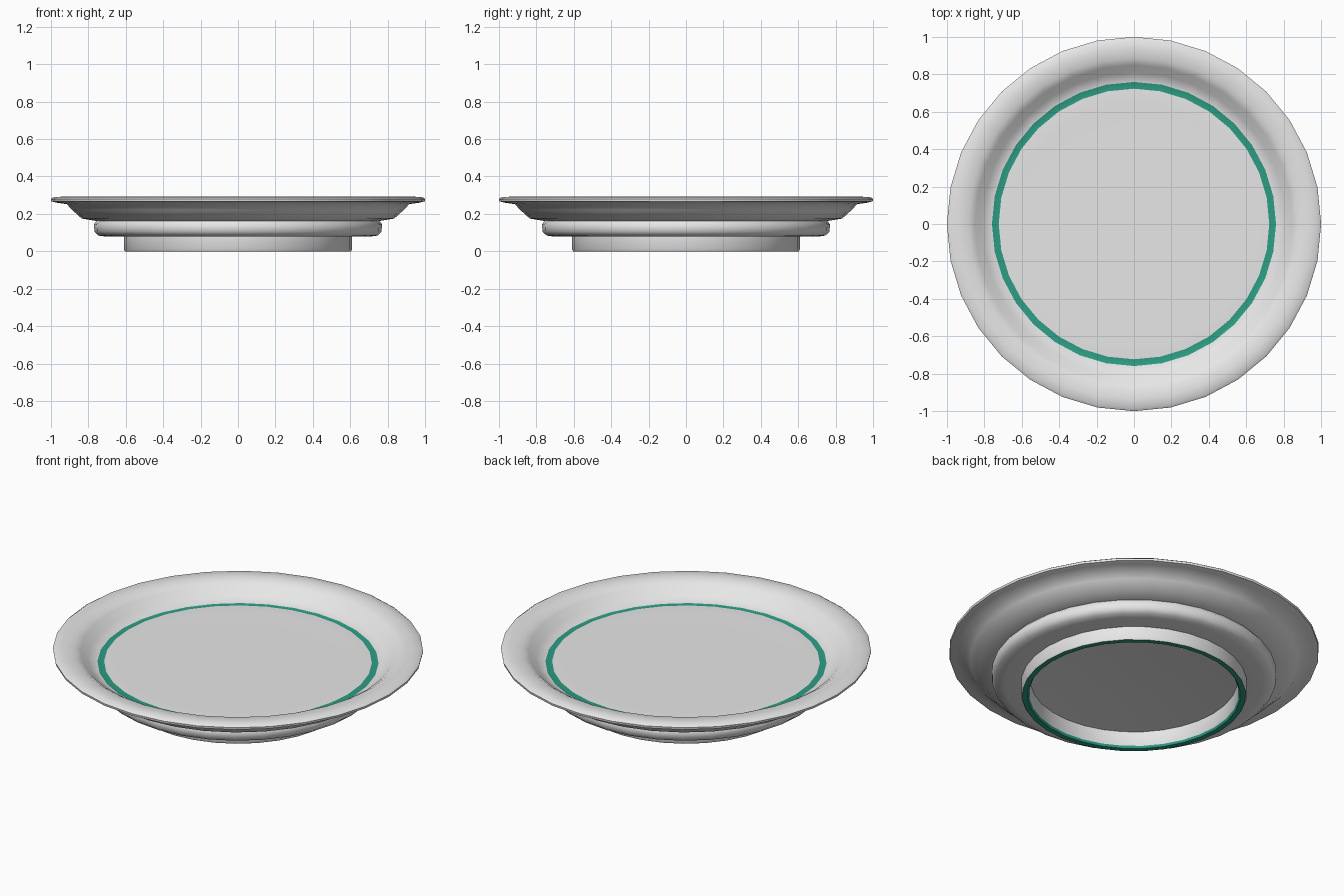
import bpy, bmesh, math

if "Cube" in bpy.data.objects:
    bpy.data.objects.remove(bpy.data.objects["Cube"])

SIDES = 32


def material(name, color):
    m = bpy.data.materials.new(name)
    m.diffuse_color = (*color, 1)
    m.use_nodes = True
    m.node_tree.nodes["Principled BSDF"].inputs["Base Color"].default_value = m.diffuse_color
    return m


white = material("glazed_white", (0.80, 0.81, 0.80))
green = material("teal_green", (0.026, 0.34, 0.23))

# half section (radius, height, material of the band leading to the next point)
# runs from the centre of the eating surface, over the rim, to the underside
profile = [
    (0.00, 0.205, 0), (0.40, 0.205, 0), (0.65, 0.205, 0),
    (0.723, 0.206, 1), (0.759, 0.203, 0),          # painted ring
    (0.81, 0.230, 0), (0.85, 0.268, 0), (0.885, 0.289, 0),
    (0.94, 0.292, 0), (0.985, 0.290, 0), (1.00, 0.280, 0),
    (0.998, 0.267, 0), (0.97, 0.260, 0),           # rolled lip
    (0.915, 0.252, 0), (0.885, 0.220, 0), (0.835, 0.175, 0),
    (0.755, 0.162, 0), (0.77, 0.145, 0), (0.767, 0.105, 0),
    (0.745, 0.084, 0), (0.70, 0.078, 0), (0.61, 0.078, 0),   # belly step
    (0.61, 0.012, 0), (0.604, 0.0, 1), (0.575, 0.0, 1),      # foot ring
    (0.567, 0.012, 0), (0.56, 0.095, 0), (0.30, 0.112, 0), (0.0, 0.115, 0),
]


def lathe(name, prof):
    bm = bmesh.new()
    rings = []
    for r, z, _ in prof:
        if r == 0:
            rings.append([bm.verts.new((0, 0, z))] * SIDES)
        else:
            rings.append([bm.verts.new((r * math.cos(2 * math.pi * i / SIDES),
                                        r * math.sin(2 * math.pi * i / SIDES), z))
                          for i in range(SIDES)])
    for k in range(len(prof) - 1):
        a, b = rings[k], rings[k + 1]
        for i in range(SIDES):
            j = (i + 1) % SIDES
            corners = list(dict.fromkeys((a[i], b[i], b[j], a[j])))
            f = bm.faces.new(corners)
            f.material_index = prof[k][2]
            f.smooth = True
    bmesh.ops.recalc_face_normals(bm, faces=bm.faces[:])
    me = bpy.data.meshes.new(name)
    bm.to_mesh(me)
    bm.free()
    me.materials.append(white)
    me.materials.append(green)
    ob = bpy.data.objects.new(name, me)
    bpy.context.collection.objects.link(ob)
    return ob


# whole plate: bowl, rim, stepped belly and foot ring
plate = lathe("plate", profile)
bpy.context.view_layer.objects.active = plate
plate.select_set(True)
bpy.ops.object.shade_smooth_by_angle(angle=math.radians(50))
